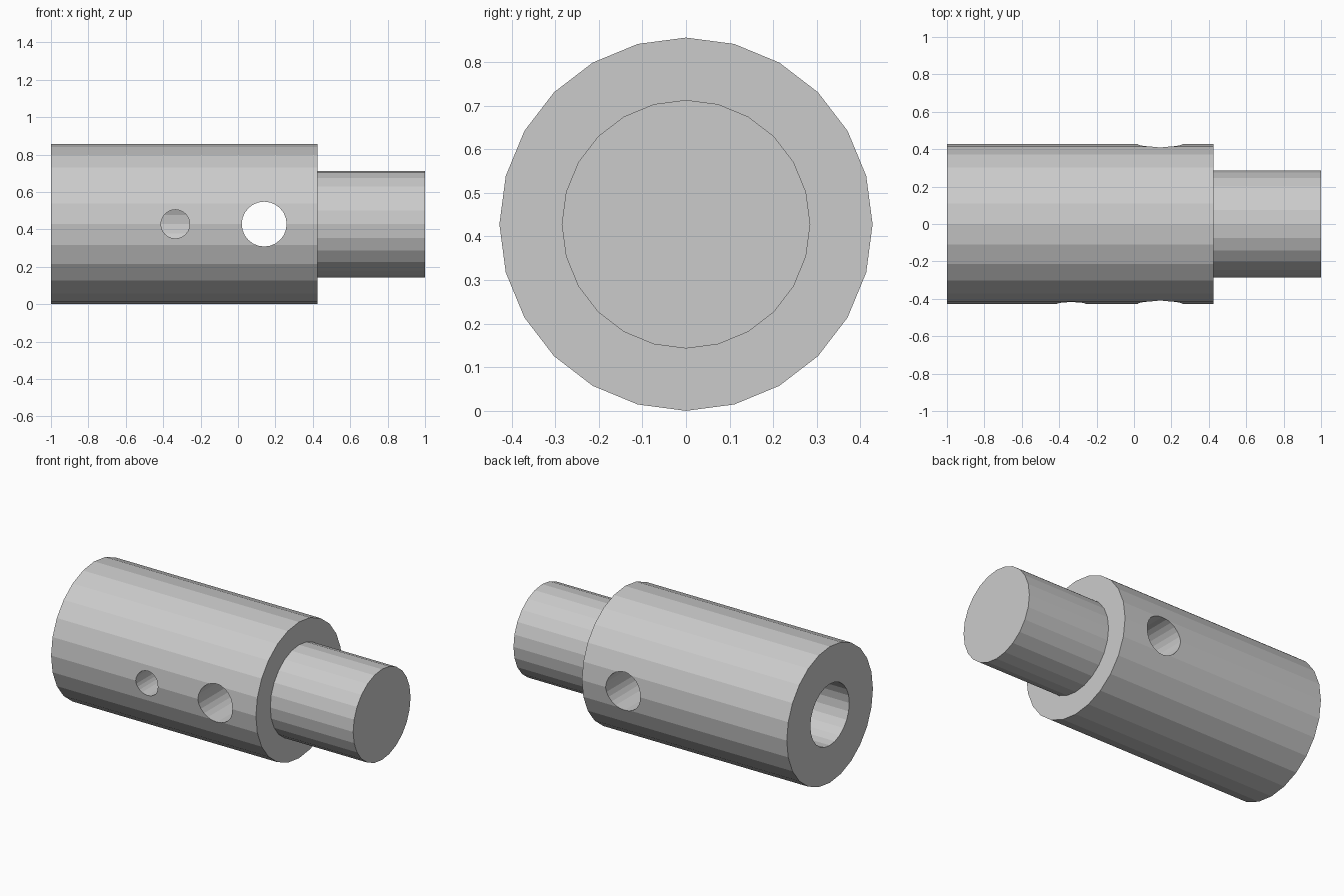
import bpy, bmesh, math
from mathutils import Matrix, Vector

cube = bpy.data.objects.get("Cube")
if cube:
    bpy.data.objects.remove(cube)

SIDES = 24
R_BODY, R_SHAFT, R_BORE = 0.428, 0.285, 0.193
X_BACK, X_STEP, X_TIP, X_BORE_END = -1.0, 0.424, 1.0, -0.14

metal = bpy.data.materials.new("grey metal")
metal.use_nodes = True
colour = (0.6, 0.6, 0.6, 1)
metal.diffuse_color = colour
metal.node_tree.nodes["Principled BSDF"].inputs["Base Color"].default_value = colour


def add_object(name, bm):
    bmesh.ops.recalc_face_normals(bm, faces=bm.faces)
    mesh = bpy.data.meshes.new(name)
    bm.to_mesh(mesh)
    bm.free()
    mesh.materials.append(metal)
    obj = bpy.data.objects.new(name, mesh)
    bpy.context.collection.objects.link(obj)
    return obj


def ring(bm, x, radius):
    turns = [math.tau * i / SIDES for i in range(SIDES)]
    return [bm.verts.new((x, radius * math.cos(a), R_BODY + radius * math.sin(a))) for a in turns]


# Stepped body with blind bore, closed by a cap at both ends of the profile
bm = bmesh.new()
profile = [(X_BORE_END, R_BORE), (X_BACK, R_BORE), (X_BACK, R_BODY),
           (X_STEP, R_BODY), (X_STEP, R_SHAFT), (X_TIP, R_SHAFT)]
rings = [ring(bm, x, r) for x, r in profile]
for a, b in zip(rings, rings[1:]):
    for i in range(SIDES):
        j = (i + 1) % SIDES
        bm.faces.new((a[i], a[j], b[j], b[i]))
bm.faces.new(rings[0])
bm.faces.new(rings[-1])
body = add_object("stepped_shaft_body", bm)


# Holes drilled along y
def drill(name, x, radius, y_start, y_end):
    bm = bmesh.new()
    place = Matrix.Translation(Vector((x, (y_start + y_end) / 2, R_BODY)))
    bmesh.ops.create_cone(bm, cap_ends=True, segments=SIDES, radius1=radius, radius2=radius,
                          depth=y_end - y_start, matrix=place @ Matrix.Rotation(math.pi / 2, 4, "X"))
    cutter = add_object(name, bm)
    cutter.hide_render = True
    cutter.hide_viewport = False
    mod = body.modifiers.new(name, "BOOLEAN")
    mod.operation = "DIFFERENCE"
    mod.solver = "EXACT"
    mod.object = cutter
    return cutter


cutters = [drill("cross_hole_cutter", 0.14, 0.12, -0.6, 0.6),
           drill("set_screw_hole_cutter", -0.335, 0.077, -0.6, 0.0)]

# Bake the drilled holes and discard the cutters
bpy.context.view_layer.update()
drilled = bpy.data.meshes.new_from_object(body.evaluated_get(bpy.context.evaluated_depsgraph_get()))
body.modifiers.clear()
body.data = drilled
for cutter in cutters:
    bpy.data.objects.remove(cutter)
